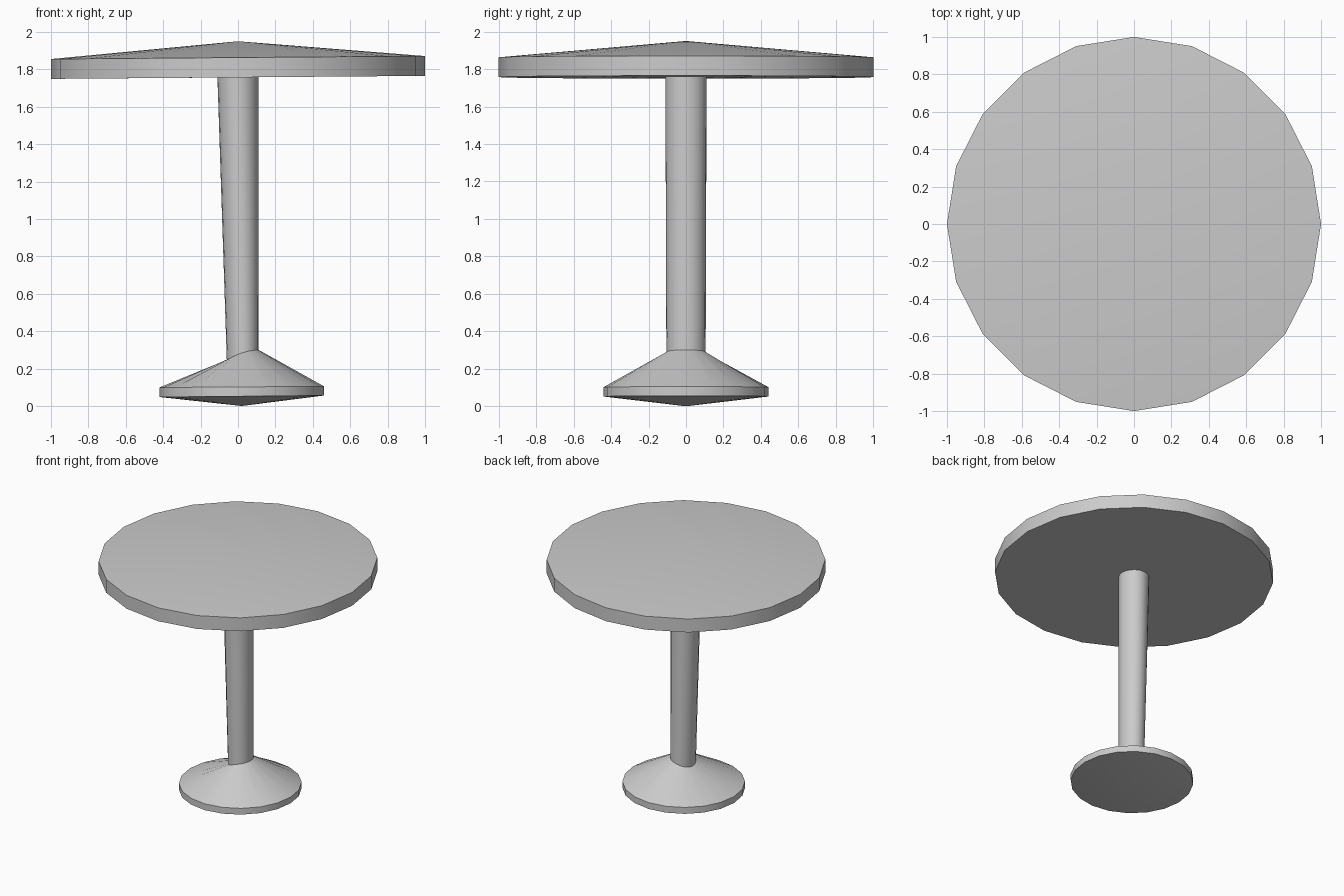
import bpy, bmesh, math

if "Cube" in bpy.data.objects:
    bpy.data.objects.remove(bpy.data.objects["Cube"])

SIDES = 20


def lathe(name, rings, bottom=None, top=None):
    """Skin rings of (centre x, x radius, y radius, z, tilt, bulge), bottom to top.
    bottom and top are optional (x, z) points that close the ends as shallow cones."""
    bm = bmesh.new()
    loops = []
    for cx, rx, ry, z, tilt, bulge in rings:
        loop = []
        for i in range(SIDES):
            a = 2 * math.pi * i / SIDES
            c, s = math.cos(a), math.sin(a)
            loop.append(bm.verts.new((cx + rx * c, ry * s, z + tilt * c + bulge * s * s)))
        loops.append(loop)
    for lo, hi in zip(loops, loops[1:]):
        for i in range(SIDES):
            j = (i + 1) % SIDES
            bm.faces.new((lo[i], lo[j], hi[j], hi[i]))
    for point, loop in ((bottom, loops[0]), (top, loops[-1])):
        if point:
            tip = bm.verts.new((point[0], 0, point[1]))
            for i in range(SIDES):
                bm.faces.new((loop[i], loop[(i + 1) % SIDES], tip))
    bmesh.ops.recalc_face_normals(bm, faces=bm.faces)
    mesh = bpy.data.meshes.new(name)
    bm.to_mesh(mesh)
    bm.free()
    obj = bpy.data.objects.new(name, mesh)
    bpy.context.collection.objects.link(obj)
    bpy.ops.object.select_all(action='DESELECT')
    obj.select_set(True)
    bpy.context.view_layer.objects.active = obj
    bpy.ops.object.shade_smooth_by_angle(angle=math.radians(25))
    return obj


# Round top: flat underside ring around the column, thin rim, shallow cone
lathe("table_top", [
    (0, 0.11, 0.11, 1.757, 0.001, 0),
    (0, 1.0, 1.0, 1.757, 0.008, 0),
    (0, 1.0, 1.0, 1.863, 0.008, 0),
], top=(0, 1.95))

# Pedestal: pointed underside, thin rim, sloping foot and slightly leaning column
lathe("pedestal", [
    (0.02, 0.44, 0.44, 0.052, 0.004, 0),
    (0.02, 0.44, 0.44, 0.102, 0.003, 0),
    (0.025, 0.085, 0.105, 0.273, 0.027, 0.012),
    (0, 0.11, 0.11, 1.757, 0.001, 0),
], bottom=(0.02, 0.0))
